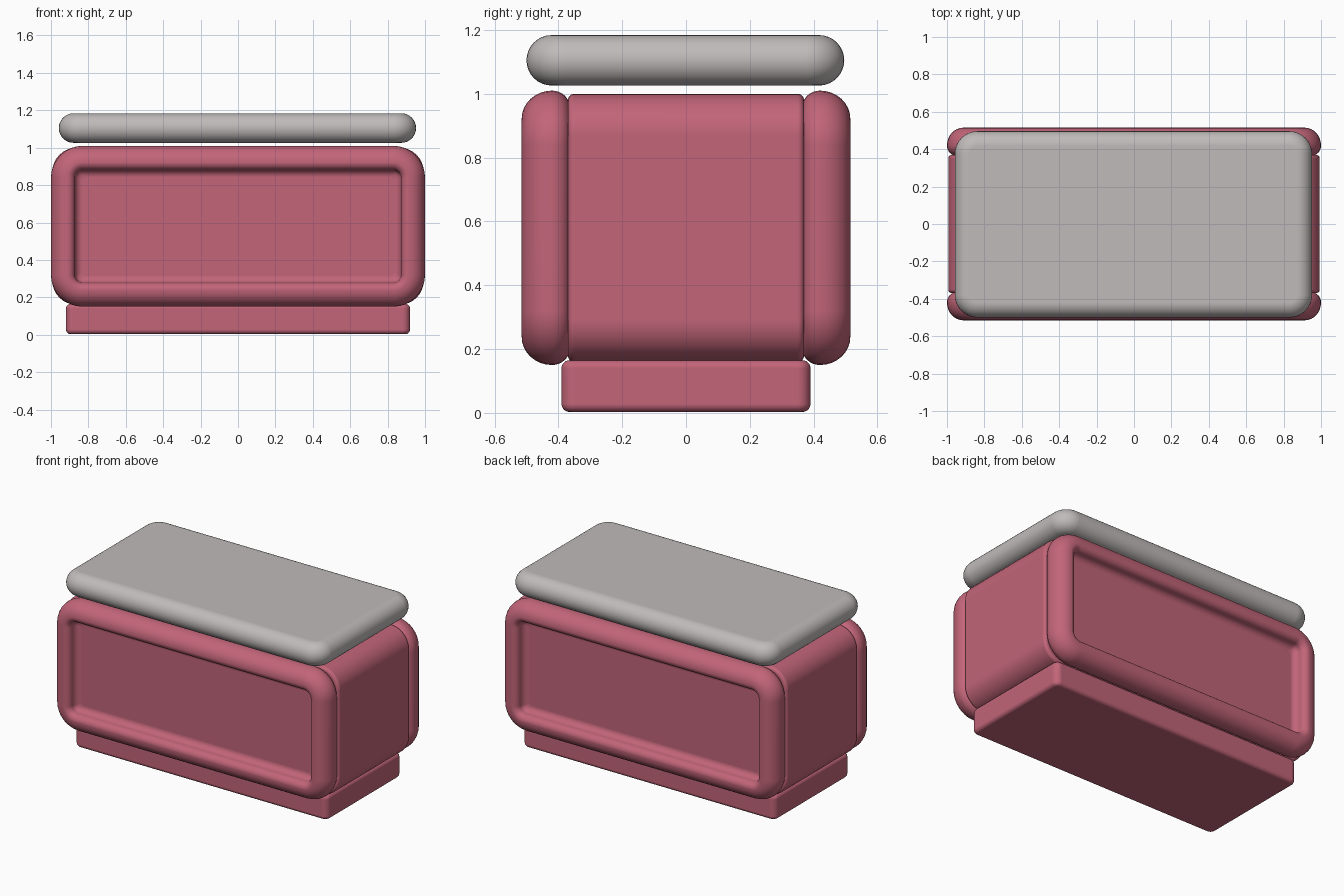
import bpy, bmesh
from math import sin, cos, pi, radians

cube = bpy.data.objects.get("Cube")
if cube:
    bpy.data.objects.remove(cube, do_unlink=True)


def make_material(name, rgb):
    mat = bpy.data.materials.new(name)
    mat.use_nodes = True
    mat.diffuse_color = (*rgb, 1)
    mat.node_tree.nodes["Principled BSDF"].inputs["Base Color"].default_value = (*rgb, 1)
    return mat


pink = make_material("rose pink", (0.54, 0.13, 0.19))
grey = make_material("warm grey", (0.53, 0.495, 0.495))


def rounded_rect(half_w, half_h, radius, inset, steps=8):
    """Outline of a rounded rectangle shrunk by an inset."""
    r = max(radius - inset, 0.025)
    w, h = half_w - inset - r, half_h - inset - r
    points = []
    for corner, (sx, sy) in enumerate([(1, 1), (-1, 1), (-1, -1), (1, -1)]):
        for i in range(steps + 1):
            a = (corner + i / steps) * pi / 2
            points.append((sx * w + r * cos(a), sy * h + r * sin(a)))
    return points


def arc(inset, depth, rx, ry, start, end, steps=8):
    """Elliptic stretch of an (inset, depth) profile, angles in degrees."""
    angles = [radians(start + (end - start) * i / steps) for i in range(steps + 1)]
    return [(inset + rx * cos(a), depth + ry * sin(a)) for a in angles]


def loft(name, half_w, half_h, radius, profile, place, mat):
    """Stack inset outlines along a profile and cap both ends."""
    bm = bmesh.new()
    rings = [[bm.verts.new(place(u, v, depth))
              for u, v in rounded_rect(half_w, half_h, radius, inset)]
             for inset, depth in profile]
    for a, b in zip(rings, rings[1:]):
        for i in range(len(a)):
            j = (i + 1) % len(a)
            bm.faces.new((a[i], a[j], b[j], b[i]))
    bm.faces.new(rings[0][::-1])
    bm.faces.new(rings[-1])
    bmesh.ops.remove_doubles(bm, verts=bm.verts, dist=0.0001)
    bmesh.ops.recalc_face_normals(bm, faces=bm.faces)
    mesh = bpy.data.meshes.new(name)
    bm.to_mesh(mesh)
    bm.free()
    obj = bpy.data.objects.new(name, mesh)
    bpy.context.collection.objects.link(obj)
    mesh.materials.append(mat)
    bpy.ops.object.select_all(action='DESELECT')
    obj.select_set(True)
    bpy.context.view_layer.objects.active = obj
    bpy.ops.object.shade_smooth_by_angle(angle=radians(40))
    normals = obj.modifiers.new("clean shading", 'WEIGHTED_NORMAL')
    normals.keep_sharp = True
    return obj


def slab_profile(low, high, edge):
    """Profile of a slab with rounded rims."""
    return (arc(edge, low + edge, edge, edge, 270, 180)
            + arc(edge, high - edge, edge, edge, 180, 90))


# Plinth under the body
loft("base", 0.92, 0.39, 0.04, slab_profile(0.003, 0.165, 0.025),
     lambda u, v, d: (u, v, d), pink)

# Main body, rounded along its long edges
loft("body", 0.993, 0.42, 0.13, slab_profile(-0.37, 0.37, 0.02),
     lambda u, v, d: (u, d, v + 0.58), pink)

# Front and back panels: a puffy rim around a sunken field
rim = (arc(0.05, 0.42, 0.05, 0.055, 270, 180)
       + arc(0.088, 0.42, 0.088, 0.095, 180, 90)
       + arc(0.088, 0.475, 0.04, 0.04, 90, 0)
       + arc(0.168, 0.475, 0.04, 0.04, 180, 270))
for name, side in (("front_panel", -1), ("back_panel", 1)):
    loft(name, 1.0, 0.43, 0.17, rim,
         lambda u, v, d, s=side: (u, s * d, v + 0.58), pink)

# Floating top cushion with fully rounded rim
loft("top_cushion", 0.955, 0.498, 0.12, slab_profile(1.026, 1.184, 0.079),
     lambda u, v, d: (u - 0.003, v - 0.002, d), grey)
